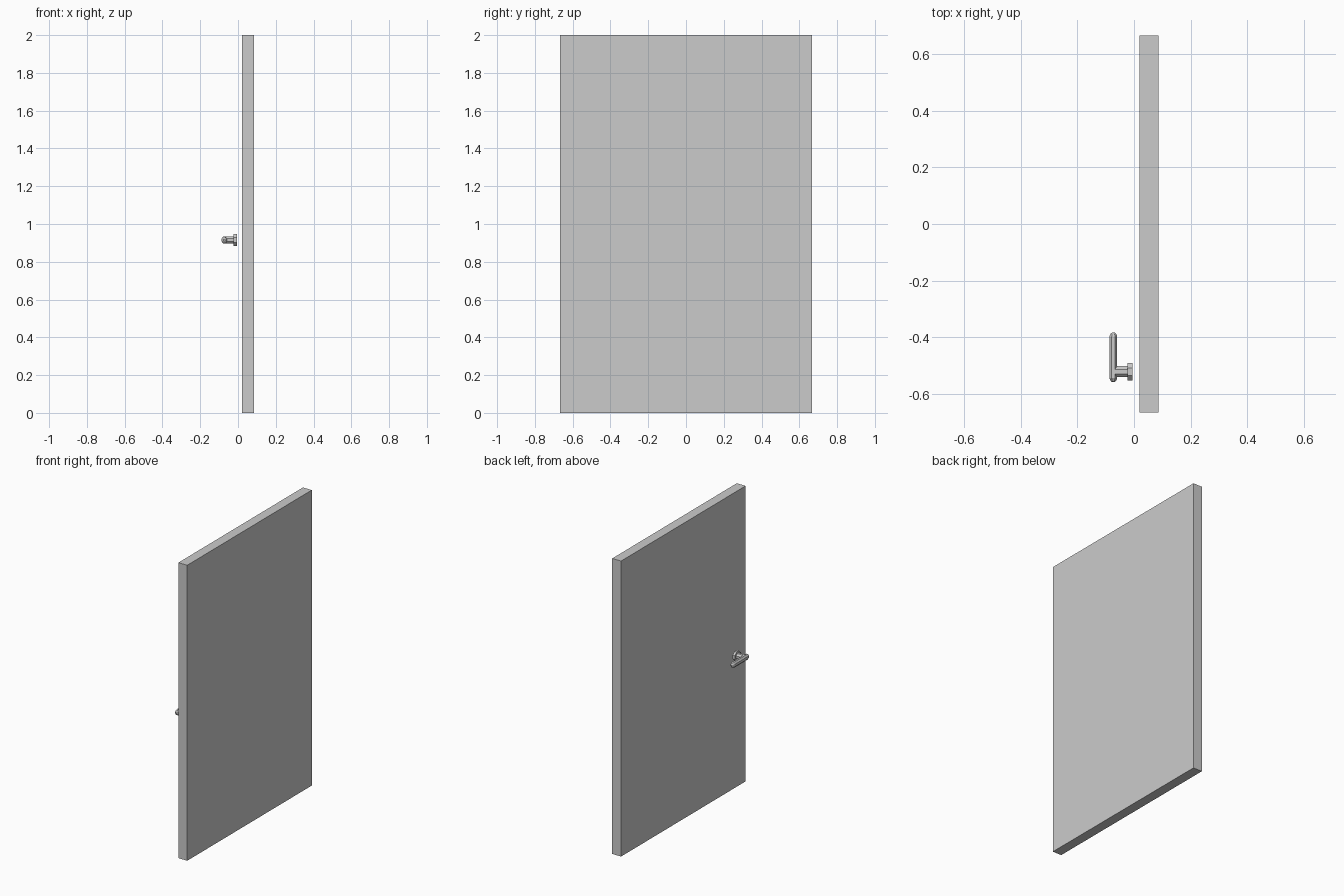
import bpy, bmesh, math
from mathutils import Matrix

cube = bpy.data.objects.get("Cube")
if cube:
    bpy.data.objects.remove(cube, do_unlink=True)


def make_material(name, color):
    mat = bpy.data.materials.new(name)
    mat.use_nodes = True
    mat.diffuse_color = color
    mat.node_tree.nodes["Principled BSDF"].inputs["Base Color"].default_value = color
    return mat


grey = make_material("light grey", (0.6, 0.6, 0.6, 1))


def finish(name, bm):
    bmesh.ops.recalc_face_normals(bm, faces=bm.faces)
    mesh = bpy.data.meshes.new(name)
    bm.to_mesh(mesh)
    bm.free()
    mesh.materials.append(grey)
    obj = bpy.data.objects.new(name, mesh)
    bpy.context.collection.objects.link(obj)
    return obj


def lathe(name, profile, axis, center, sides=8, squash=1.0):
    """Faceted solid from (position, radius) rings along the x or y axis."""
    bm = bmesh.new()
    rings = []
    for t, r in profile:
        ring = []
        for i in range(sides):
            a = math.tau * (i + 0.5) / sides
            u, v = r * squash * math.cos(a), r * math.sin(a)
            ring.append(bm.verts.new((t, u, v) if axis == "x" else (u, t, v)))
        rings.append(ring)
    for a, b in zip(rings, rings[1:]):
        for i in range(sides):
            j = (i + 1) % sides
            bm.faces.new((a[i], a[j], b[j], b[i]))
    bm.faces.new(rings[0])
    bm.faces.new(rings[-1])
    bmesh.ops.translate(bm, verts=bm.verts, vec=center)
    return finish(name, bm)


# Door leaf
bm = bmesh.new()
bmesh.ops.create_cube(bm, size=1, matrix=Matrix.Translation((0.053, 0, 1))
                      @ Matrix.Diagonal((0.066, 1.332, 2, 1)))
finish("door_panel", bm)

# Handle: wall rosette, stem and round-ended lever
pivot = (0, -0.522, 0.915)
lathe("handle_rosette", [(-0.023, 0.034), (-0.006, 0.034)], "x", pivot)
lathe("handle_stem", [(-0.073, 0.021), (-0.02, 0.021)], "x", pivot)
lever = [(-0.037, 0.006), (-0.032, 0.015), (-0.023, 0.0205),
         (0.125, 0.0205), (0.134, 0.015), (0.139, 0.006)]
lathe("handle_lever", lever, "y", (-0.073, -0.522, 0.915), squash=0.72)
